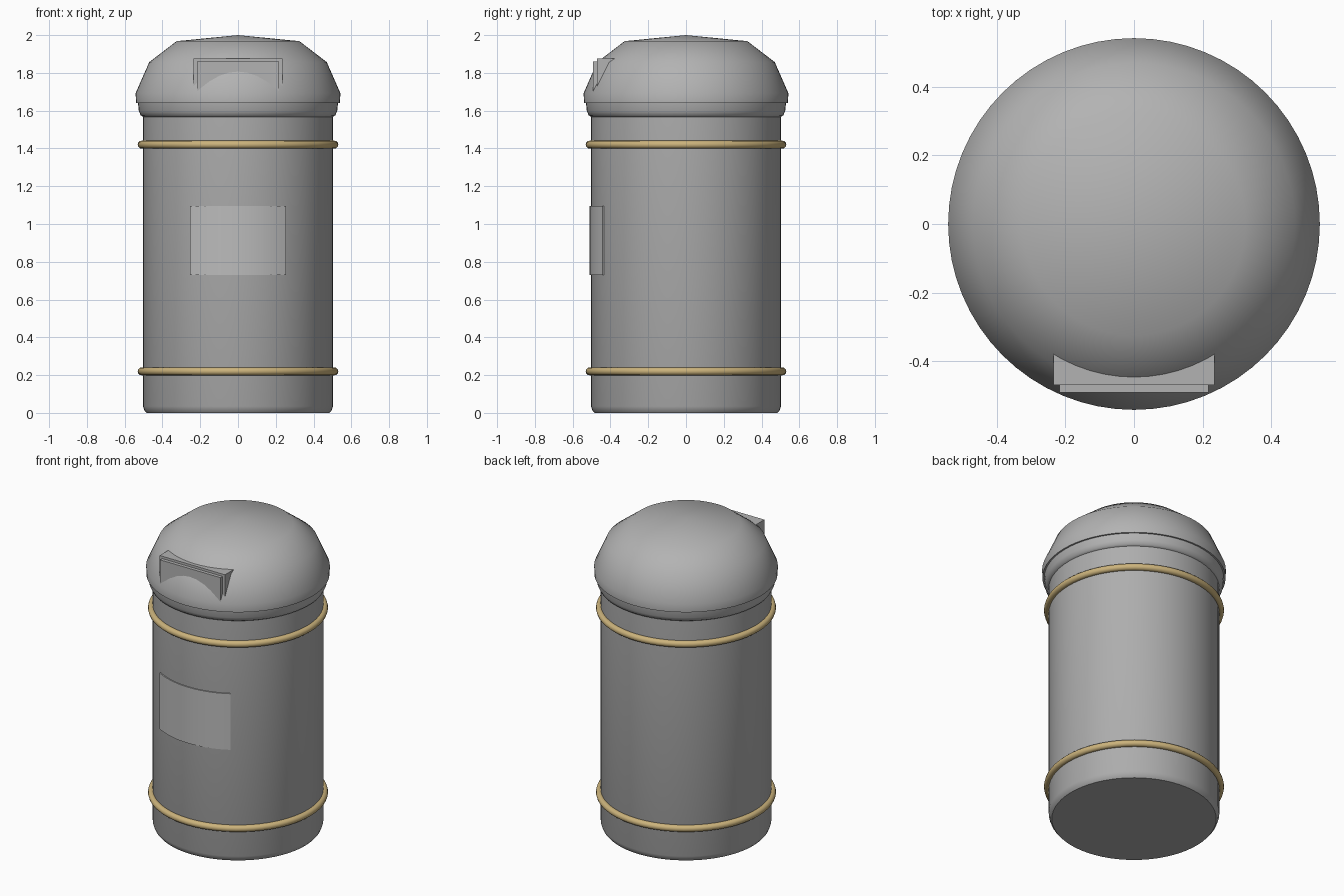
import bpy, math

cube = bpy.data.objects.get("Cube")
if cube:
    bpy.data.objects.remove(cube, do_unlink=True)


def material(name, colour):
    mat = bpy.data.materials.new(name)
    mat.use_nodes = True
    mat.diffuse_color = (*colour, 1)
    mat.node_tree.nodes["Principled BSDF"].inputs["Base Color"].default_value = (*colour, 1)
    return mat


body_grey = material("body_grey", (0.42, 0.42, 0.42))
lid_grey = material("lid_grey", (0.45, 0.45, 0.45))
label_grey = material("label_grey", (0.5, 0.5, 0.5))
gold = material("gold", (0.6, 0.45, 0.2))


def mesh_object(name, verts, faces, mat):
    mesh = bpy.data.meshes.new(name)
    mesh.from_pydata(verts, [], faces)
    mesh.materials.append(mat)
    obj = bpy.data.objects.new(name, mesh)
    bpy.context.collection.objects.link(obj)
    return obj


def smooth(obj, degrees=40):
    bpy.ops.object.select_all(action="DESELECT")
    obj.select_set(True)
    bpy.context.view_layer.objects.active = obj
    bpy.ops.object.shade_smooth_by_angle(angle=math.radians(degrees))


def lathe(name, profile, mat, sides=64):
    """Revolve a bottom-to-top profile of (radius, z) and cap both ends."""
    verts = [(r * math.cos(math.tau * i / sides), r * math.sin(math.tau * i / sides), z)
             for r, z in profile for i in range(sides)]
    faces = []
    for row in range(len(profile) - 1):
        for i in range(sides):
            a, b = row * sides + i, row * sides + (i + 1) % sides
            faces.append((a, b, b + sides, a + sides))
    last = (len(profile) - 1) * sides
    faces.append(tuple(reversed(range(sides))))
    if profile[-1][0] > 0.1:
        faces.append(tuple(range(last, last + sides)))
    else:
        # close the dome to a single apex
        verts = verts[:last] + [(0, 0, profile[-1][1])]
        faces = faces[:(len(profile) - 2) * sides] + [faces[-1]]
        faces += [(last - sides + i, last - sides + (i + 1) % sides, last) for i in range(sides)]
    obj = mesh_object(name, verts, faces, mat)
    smooth(obj)
    return obj


def box(name, x, y0, y1, z0, z1, mat):
    bpy.ops.mesh.primitive_cube_add(size=1, location=(0, (y0 + y1) / 2, (z0 + z1) / 2))
    obj = bpy.context.object
    obj.name = name
    obj.scale = (2 * x, y1 - y0, z1 - z0)
    obj.data.materials.append(mat)
    return obj


# Cylindrical body with a small bevel at the foot
lathe("body", [(0.485, 0), (0.495, 0.012), (0.503, 0.035), (0.503, 1.58)], body_grey)

# Lid: skirt below, overhanging dome above
lathe("lid_skirt", [(0.5, 1.565), (0.515, 1.575), (0.525, 1.597), (0.53, 1.645)], lid_grey)
lathe("lid_dome", [(0.54, 1.64), (0.542, 1.693), (0.47, 1.857), (0.325, 1.968), (0, 2.0)], lid_grey)

# Flap frame and flap set into the front of the dome
box("flap_frame", 0.235, -0.47, -0.34, 1.68, 1.875, lid_grey)
box("flap", 0.217, -0.492, -0.46, 1.68, 1.86, lid_grey)

# Trim rings
for name, z in (("lower_ring", 0.22), ("upper_ring", 1.42)):
    bpy.ops.mesh.primitive_torus_add(major_segments=64, minor_segments=12,
                                     major_radius=0.51, minor_radius=0.021, location=(0, 0, z))
    ring = bpy.context.object
    ring.name = name
    ring.data.materials.append(gold)
    smooth(ring, 60)

# Curved label plate on the front
steps, half_angle, verts, faces = 12, math.radians(30), [], []
for i in range(steps + 1):
    a = -half_angle + 2 * half_angle * i / steps
    for r, z in ((0.51, 0.73), (0.51, 1.095), (0.5, 1.095), (0.5, 0.73)):
        verts.append((r * math.sin(a), -r * math.cos(a), z))
for i in range(steps):
    for k in range(4):
        a, b = 4 * i + k, 4 * i + (k + 1) % 4
        faces.append((a, a + 4, b + 4, b))
faces += [(0, 1, 2, 3), tuple(4 * steps + k for k in (3, 2, 1, 0))]
smooth(mesh_object("label", verts, faces, label_grey))
